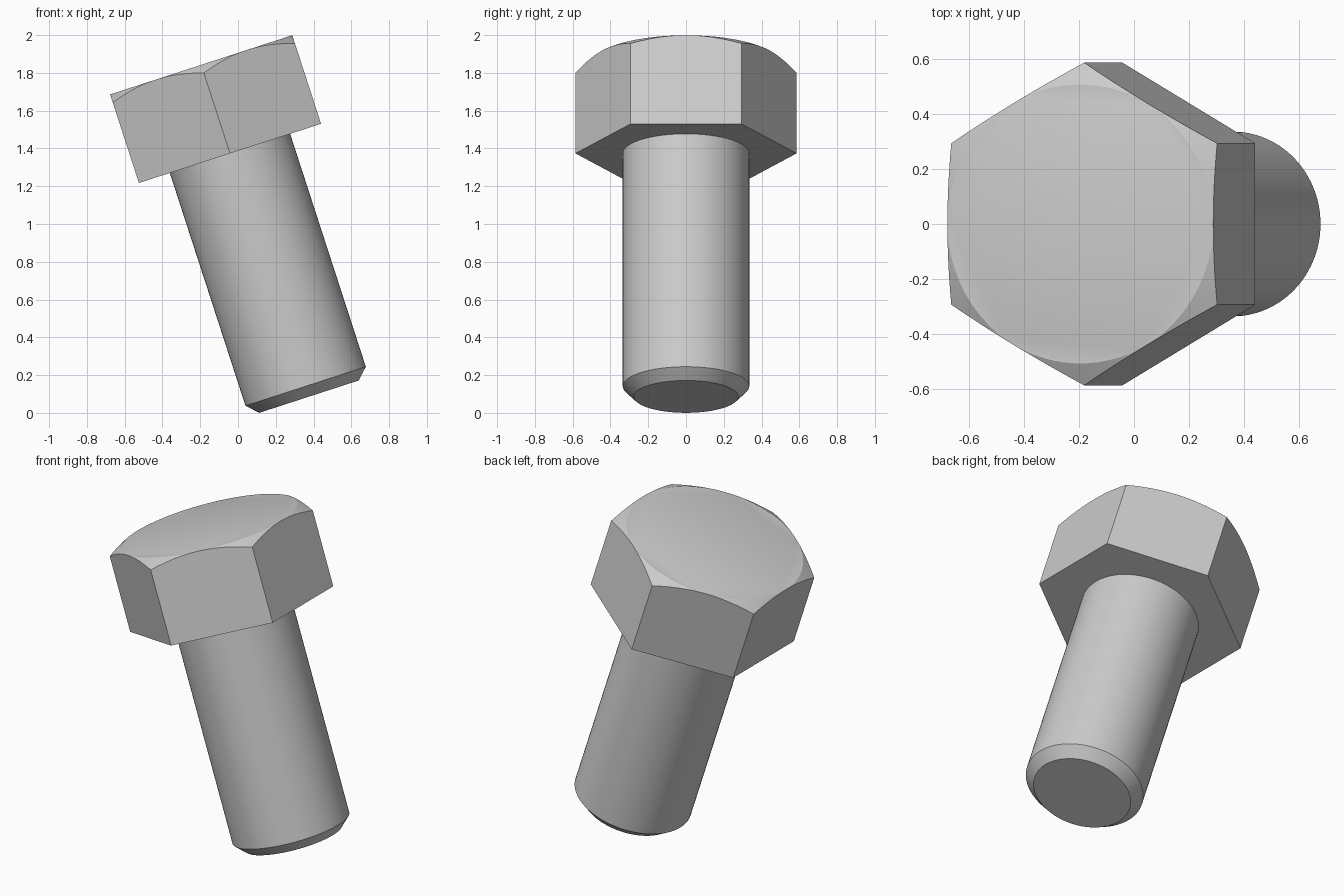
import bpy, bmesh, math
from mathutils import Matrix

cube = bpy.data.objects.get("Cube")
if cube:
    bpy.data.objects.remove(cube, do_unlink=True)

SEGMENTS = 96
APOTHEM = 0.507          # half the width across the flats
SHANK_RADIUS = 0.335
TIP_RADIUS = 0.277
SHANK_LENGTH = 1.354
TOTAL_LENGTH = 1.847
TILT = Matrix.Translation((0.376, 0, 0.086)) @ Matrix.Rotation(math.radians(-18), 4, 'Y')

steel = bpy.data.materials.new("steel grey")
steel.use_nodes = True
GREY = (0.6, 0.6, 0.6, 1)
steel.diffuse_color = GREY
steel.node_tree.nodes["Principled BSDF"].inputs["Base Color"].default_value = GREY


def circle(radius, z):
    return lambda angle: (radius, z)


def hex_radius(angle):
    sixth = math.pi / 3
    return APOTHEM / math.cos((angle + sixth / 2) % sixth - sixth / 2)


def hex_bottom(angle):
    return hex_radius(angle), SHANK_LENGTH


def hex_top(angle):
    # conical chamfer that dips towards the corners
    r = hex_radius(angle)
    return r, TOTAL_LENGTH - (r - APOTHEM) * math.tan(math.radians(30))


def loft(name, sections):
    """Skin a stack of rings, each a function angle -> (radius, height)."""
    bm = bmesh.new()
    rings = []
    for section in sections:
        ring = []
        for i in range(SEGMENTS):
            a = math.tau * i / SEGMENTS
            r, z = section(a)
            ring.append(bm.verts.new((r * math.cos(a), r * math.sin(a), z)))
        rings.append(ring)
    for low, high in zip(rings, rings[1:]):
        for i in range(SEGMENTS):
            j = (i + 1) % SEGMENTS
            bm.faces.new((low[i], low[j], high[j], high[i]))
    bm.faces.new(rings[0][::-1])
    bm.faces.new(rings[-1])
    mesh = bpy.data.meshes.new(name)
    bm.to_mesh(mesh)
    bm.free()
    mesh.materials.append(steel)
    obj = bpy.data.objects.new(name, mesh)
    bpy.context.collection.objects.link(obj)
    obj.matrix_world = TILT
    bpy.ops.object.select_all(action='DESELECT')
    obj.select_set(True)
    bpy.context.view_layer.objects.active = obj
    bpy.ops.object.shade_smooth_by_angle(angle=math.radians(25))
    return obj


# Round shank with a chamfered tip, seated slightly into the head
loft("shank", [circle(TIP_RADIUS, 0),
               circle(SHANK_RADIUS, SHANK_RADIUS - TIP_RADIUS),
               circle(SHANK_RADIUS, SHANK_LENGTH + 0.02)])

# Hexagonal head with chamfered corners around a round flat top
loft("hex_head", [hex_bottom, hex_top, circle(APOTHEM * 0.998, TOTAL_LENGTH)])
